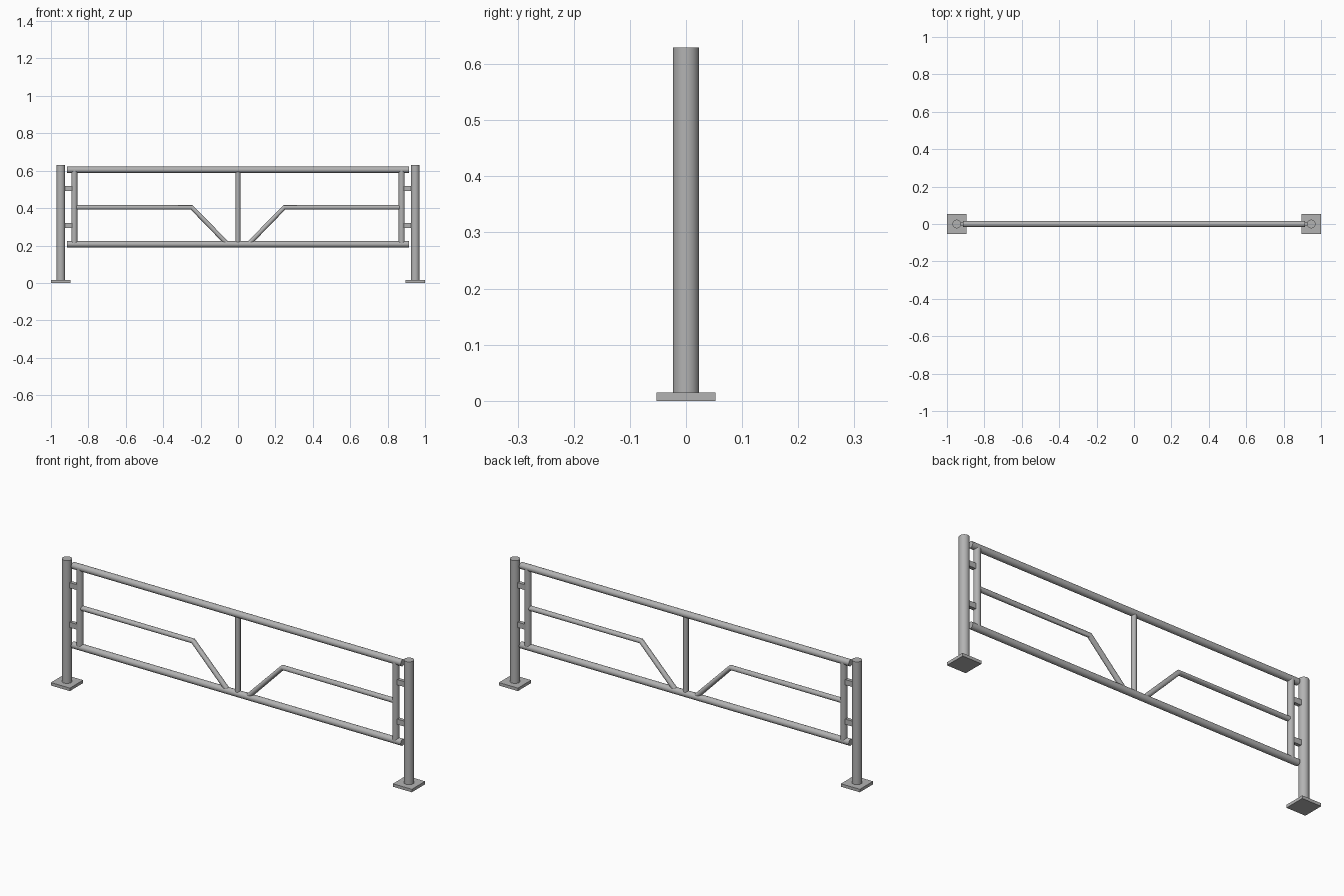
import bpy
import math

if "Cube" in bpy.data.objects:
    bpy.data.objects.remove(bpy.data.objects["Cube"], do_unlink=True)

# Single painted steel colour
steel = bpy.data.materials.new("grey_steel")
steel.use_nodes = True
grey = (0.45, 0.45, 0.45, 1)
steel.diffuse_color = grey
steel.node_tree.nodes["Principled BSDF"].inputs["Base Color"].default_value = grey


def pipe(name, points, radius):
    """Round tube with capped ends along (x, z) points in the y = 0 plane."""
    curve = bpy.data.curves.new(name, "CURVE")
    curve.dimensions = "3D"
    curve.bevel_depth = radius
    curve.bevel_resolution = 8
    curve.use_fill_caps = True
    spline = curve.splines.new("POLY")
    spline.points.add(len(points) - 1)
    for p, (x, z) in zip(spline.points, points):
        p.co = (x, 0, z, 1)
    obj = bpy.data.objects.new(name, curve)
    bpy.context.collection.objects.link(obj)
    bpy.ops.object.select_all(action="DESELECT")
    obj.select_set(True)
    bpy.context.view_layer.objects.active = obj
    bpy.ops.object.convert(target="MESH")
    obj = bpy.context.object
    obj.data.materials.clear()
    obj.data.materials.append(steel)
    bpy.ops.object.shade_smooth_by_angle(angle=math.radians(40))
    return obj


def box(name, centre, size):
    bpy.ops.mesh.primitive_cube_add(size=1, location=centre)
    obj = bpy.context.object
    obj.name = name
    obj.scale = size
    bpy.ops.object.transform_apply(location=False, rotation=False, scale=True)
    obj.data.materials.append(steel)
    return obj


POST_X, POST_TOP = 0.9475, 0.63
STILE_X = 0.875
TOP_Z, MID_Z, LOW_Z = 0.605, 0.404, 0.207
RAIL_R, BAR_R = 0.0165, 0.0125

# Long rails and centre upright
pipe("top_rail", [(-0.913, TOP_Z), (0.913, TOP_Z)], RAIL_R)
pipe("bottom_rail", [(-0.913, LOW_Z), (0.913, LOW_Z)], RAIL_R)
pipe("centre_upright", [(0, LOW_Z), (0, TOP_Z)], BAR_R)

# Mirrored end parts
for side, s in (("left", 1), ("right", -1)):
    pipe(side + "_post", [(s * POST_X, 0.01), (s * POST_X, POST_TOP)], 0.0235)
    box(side + "_base_plate", (s * POST_X, 0, 0.0075), (0.105, 0.105, 0.015))
    pipe(side + "_end_upright", [(s * STILE_X, LOW_Z), (s * STILE_X, TOP_Z)], RAIL_R)
    # Middle bar bending down to the bottom rail
    pipe(side + "_bent_bar",
         [(s * STILE_X, MID_Z), (s * 0.248, MID_Z), (s * 0.06, LOW_Z + 0.005)], BAR_R)
    # Brackets joining the panel to the post
    for level, z in (("upper", 0.505), ("lower", 0.307)):
        box(f"{side}_{level}_bracket", (s * 0.91, 0, z), (0.06, 0.018, 0.027))
